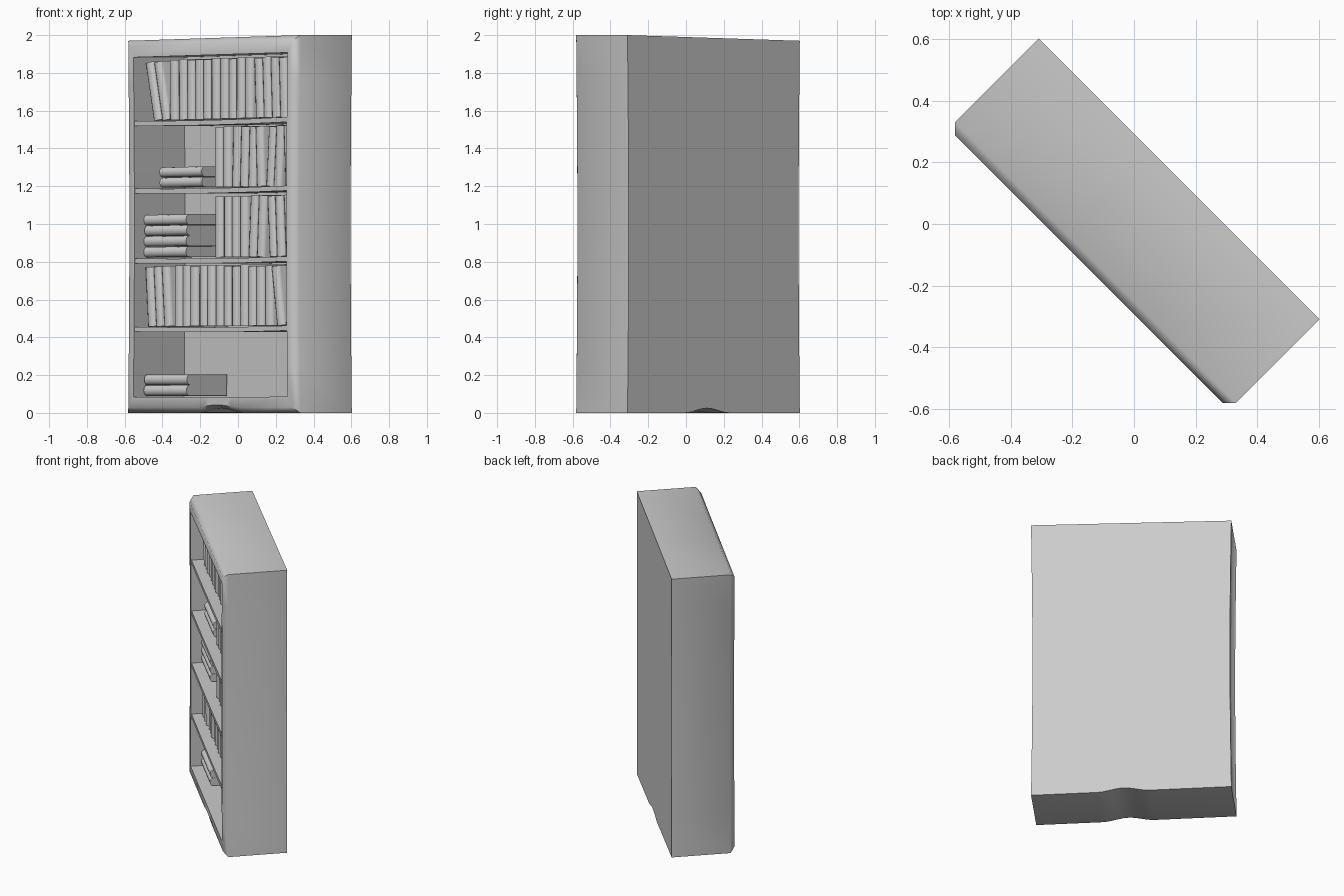
import bpy, bmesh, math, random
from mathutils import Matrix, Vector

random.seed(4)
cube = bpy.data.objects.get("Cube")
if cube:
    bpy.data.objects.remove(cube)

grey = bpy.data.materials.new("plain grey")
grey.use_nodes = True
TONE = (0.6, 0.6, 0.6, 1)
grey.diffuse_color = TONE
grey.node_tree.nodes["Principled BSDF"].inputs["Base Color"].default_value = TONE

TURN = Matrix.Rotation(-math.pi / 4, 4, 'Z')
W, D, H = 0.645, 0.207, 1.985       # half width, half depth, height
IN_W, BACK = 0.577, 0.172           # inner half width, inner back wall
SPINE = -0.14                       # front of the books


def warp(co):
    """Hand-built look: slanted top and gently bowed sides."""
    co.z += 0.015 * co.x / W * co.z / H
    co.x *= 1 - 0.014 * math.sin(math.pi * min(max(co.z / H, 0), 1))


def finish(bm, name, angle=50):
    for v in bm.verts:
        warp(v.co)
    bm.transform(TURN)
    bmesh.ops.recalc_face_normals(bm, faces=bm.faces)
    mesh = bpy.data.meshes.new(name)
    bm.to_mesh(mesh)
    bm.free()
    obj = bpy.data.objects.new(name, mesh)
    mesh.materials.append(grey)
    bpy.context.collection.objects.link(obj)
    bpy.ops.object.select_all(action='DESELECT')
    obj.select_set(True)
    bpy.context.view_layer.objects.active = obj
    bpy.ops.object.shade_smooth_by_angle(angle=math.radians(angle))
    return obj


def box(bm, x0, x1, y0, y1, z0, z1):
    m = Matrix.Translation(((x0 + x1) / 2, (y0 + y1) / 2, (z0 + z1) / 2))
    m = m @ Matrix.Diagonal((x1 - x0, y1 - y0, z1 - z0, 1))
    return bmesh.ops.create_cube(bm, size=1, matrix=m)["verts"]


def slice_mesh(bm, axis, places):
    for p in places:
        co, no = Vector(), Vector()
        co[axis], no[axis] = p, 1
        bmesh.ops.bisect_plane(bm, geom=bm.verts[:] + bm.edges[:] + bm.faces[:],
                               plane_co=co, plane_no=no)


# Cabinet: chamfered front rim and a deep recessed opening
bm = bmesh.new()
box(bm, -W, W, -D, D, 0, H)
rim = [e for e in bm.edges if all(v.co.y < 0 for v in e.verts)]
bmesh.ops.bevel(bm, geom=rim, offset=0.03, segments=1, affect='EDGES')
front = min(bm.faces, key=lambda f: f.calc_center_median().y)
bmesh.ops.inset_region(bm, faces=[front], thickness=0.03)
for v in front.verts:
    v.co.x = math.copysign(IN_W, v.co.x)
    v.co.z = 0.085 if v.co.z < 1 else 1.895
hole = bmesh.ops.extrude_face_region(bm, geom=[front])["geom"]
for v in [g for g in hole if isinstance(g, bmesh.types.BMVert)]:
    v.co.y = BACK
if front.is_valid:
    bmesh.ops.delete(bm, geom=[front], context='FACES_ONLY')
slice_mesh(bm, 0, [0.05 + 0.17 * i / 5 for i in range(-5, 6)])
slice_mesh(bm, 2, [0.25 * i for i in range(1, 8)])
# Shallow arch along the underside
for v in bm.verts:
    t = (v.co.x - 0.05) / 0.17
    if abs(t) < 1 and v.co.z < 0.05:
        v.co.z += 0.025 * math.cos(t * math.pi / 2) ** 2 * (1 - v.co.z / 0.06)
finish(bm, "cabinet")

# Shelves, slightly sagging
for name, z in (("top_shelf", 1.543), ("upper_shelf", 1.182),
                ("middle_shelf", 0.81), ("lower_shelf", 0.446)):
    bm = bmesh.new()
    box(bm, -IN_W - 0.015, IN_W + 0.015, -D + 0.005, BACK + 0.01, z - 0.013, z + 0.013)
    slice_mesh(bm, 0, [-0.3, 0, 0.3])
    for v in bm.verts:
        v.co.z -= 0.006 * (1 - (v.co.x / IN_W) ** 2)
    finish(bm, name)


def book(bm, width, height, matrix):
    """Upright book standing on the origin with a rounded spine facing -y."""
    half, depth = width / 2, BACK - SPINE - 0.01
    outline = [(half, depth), (-half, depth)]
    for i in range(7):
        a = math.pi * i / 6
        outline.append((-half * math.cos(a), 0.022 * (1 - math.sin(a))))
    ring = [bm.verts.new((x, y, 0)) for x, y in outline]
    face = bm.faces.new(ring)
    top = bmesh.ops.extrude_face_region(bm, geom=[face])["geom"]
    top = [g for g in top if isinstance(g, bmesh.types.BMVert)]
    bmesh.ops.translate(bm, verts=top, vec=(0, 0, height))
    if not face.is_valid:
        bm.faces.new(ring)
    bmesh.ops.transform(bm, matrix=matrix, verts=ring + top)


def upright_books(name, z, height, groups):
    """Each group: left edge at the base, count, lean (positive tips right)."""
    bm = bmesh.new()
    for start, count, lean in groups:
        for i in range(count):
            at = (start + (i + 0.5) * 0.0625, SPINE + random.uniform(0, 0.008), z)
            m = Matrix.Translation(at) @ Matrix.Rotation(lean, 4, 'Y')
            book(bm, 0.06, height + random.uniform(-0.006, 0.004), m)
    finish(bm, name)


def book_stack(name, x, z, count, thick):
    """Books lying flat with their spines to the front."""
    bm = bmesh.new()
    for i in range(count):
        at = (x + random.uniform(0, 0.008), SPINE, z + (i + 0.5) * thick)
        m = Matrix.Translation(at) @ Matrix.Rotation(math.pi / 2, 4, 'Y')
        book(bm, thick - 0.002, 0.32, m)
    finish(bm, name)


# Rows of standing books
upright_books("top_books", 1.557, 0.32,
              [(-0.51, 2, -0.19), (-0.388, 10, 0), (0.255, 5, -0.045)])
upright_books("upper_books", 1.195, 0.32,
              [(-0.055, 2, 0), (0.075, 3, 0.03), (0.27, 1, -0.04), (0.335, 2, 0.06),
               (0.485, 1, -0.05)])
upright_books("middle_books", 0.824, 0.325,
              [(-0.05, 4, 0), (0.205, 2, 0.05), (0.36, 3, -0.05)])
upright_books("lower_books", 0.46, 0.32,
              [(-0.555, 3, -0.07), (-0.36, 12, 0), (0.42, 1, -0.13), (0.48, 1, 0.1)])

# Flat stacks
book_stack("upper_stack", -0.455, 1.198, 2, 0.055)
book_stack("middle_stack", -0.574, 0.828, 4, 0.057)
book_stack("bottom_stack", -0.568, 0.09, 2, 0.058)
